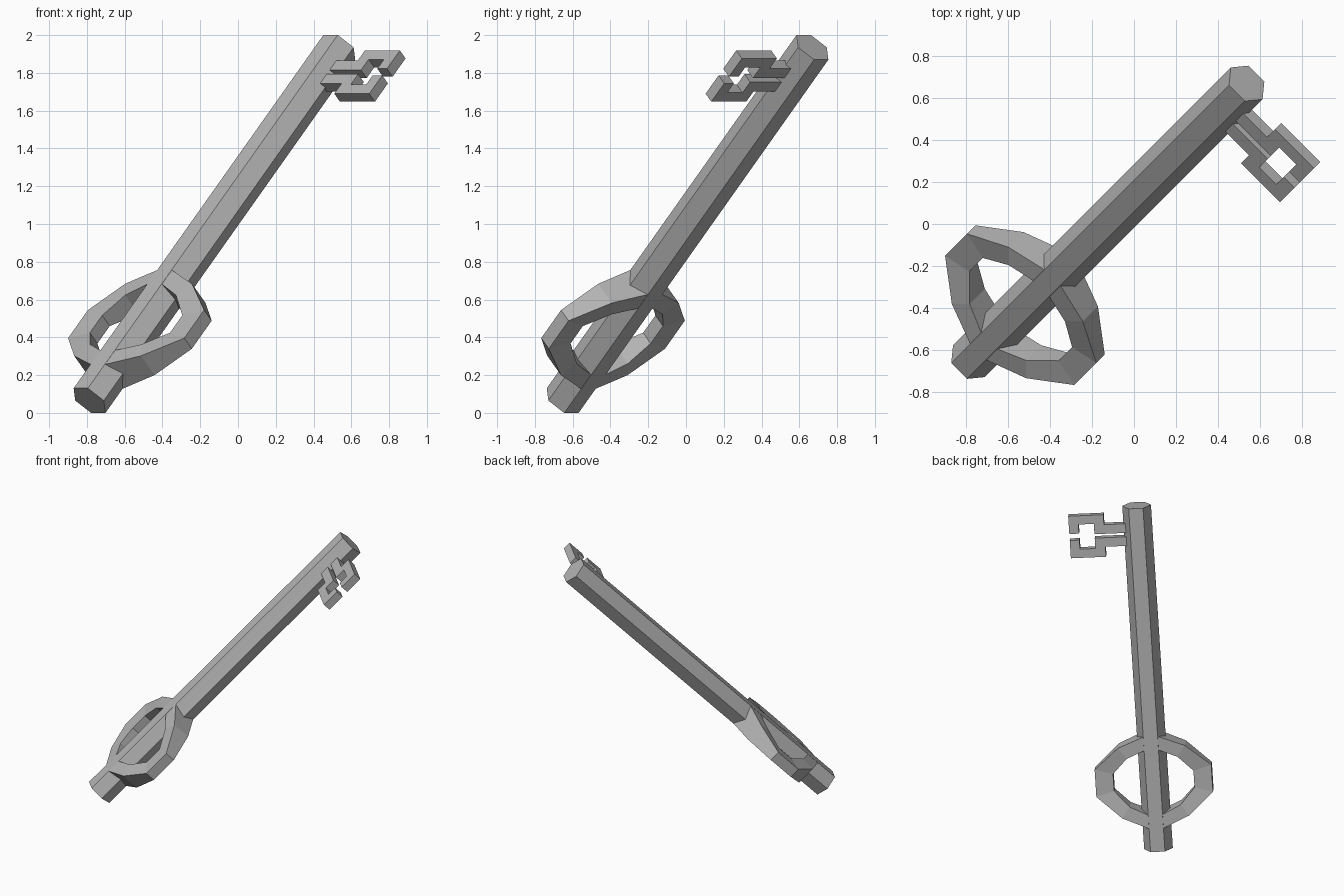
import bpy, bmesh, math
from mathutils import Matrix, Vector

cube = bpy.data.objects.get("Cube")
if cube:
    bpy.data.objects.remove(cube, do_unlink=True)

# One grey metal for the whole key
metal = bpy.data.materials.new("grey_metal")
metal.use_nodes = True
grey = (0.45, 0.45, 0.45, 1)
metal.diffuse_color = grey
metal.node_tree.nodes["Principled BSDF"].inputs["Base Color"].default_value = grey

# Key frame: local x is across, y runs along the shaft, z is the key's face normal
across = Vector((1, -1, 0)).normalized()
along = Vector((1, 1, math.sqrt(2))).normalized()
normal = across.cross(along)
FRAME = Matrix((across, along, normal)).transposed().to_4x4()
FRAME.translation = (-0.786, -0.653, 0.065)

LENGTH = 2.645
RADIUS = 0.107
RING_CENTRE = 0.533
BIT_CENTRE = 2.43


def finish(bm, name):
    bmesh.ops.recalc_face_normals(bm, faces=bm.faces)
    mesh = bpy.data.meshes.new(name)
    bm.transform(FRAME)
    bm.to_mesh(mesh)
    bm.free()
    mesh.materials.append(metal)
    obj = bpy.data.objects.new(name, mesh)
    bpy.context.collection.objects.link(obj)
    return obj


# Hexagonal shaft with corners pointing sideways
bm = bmesh.new()
ends = []
for y in (0, LENGTH):
    ends.append([bm.verts.new((RADIUS * math.cos(k * math.pi / 3), y,
                               RADIUS * math.sin(k * math.pi / 3))) for k in range(6)])
for k in range(6):
    j = (k + 1) % 6
    bm.faces.new((ends[0][k], ends[0][j], ends[1][j], ends[1][k]))
for end in ends:
    bm.faces.new(end)
finish(bm, "shaft")

# Handle ring: outer point, inner point and half thickness, mirrored to four quarters
quarter = [((0.05, 0.355), (0.05, 0.25), 0.092),
           ((0.25, 0.27), (0.19, 0.185), 0.072),
           ((0.435, 0.105), (0.30, 0.065), 0.04)]
stations = []
for sx, sy, order in ((1, 1, 1), (1, -1, -1), (-1, -1, 1), (-1, 1, -1)):
    for outer, inner, t in quarter[::order]:
        stations.append([(p[0] * sx, RING_CENTRE + p[1] * sy, h)
                         for p, h in ((outer, t), (inner, t), (inner, -t), (outer, -t))])
bm = bmesh.new()
loops = [[bm.verts.new(co) for co in s] for s in stations]
for i, loop in enumerate(loops):
    nxt = loops[(i + 1) % len(loops)]
    for k in range(4):
        j = (k + 1) % 4
        bm.faces.new((loop[k], loop[j], nxt[j], nxt[k]))
finish(bm, "handle_ring")

# Two mirrored hooked prongs of the key bit
hook = [(0.07, 0.015), (0.325, 0.015), (0.325, 0.095), (0.44, 0.095), (0.44, 0.025),
        (0.512, 0.025), (0.512, 0.162), (0.25, 0.162), (0.25, 0.085), (0.07, 0.085)]
for side, name in ((1, "upper_prong"), (-1, "lower_prong")):
    bm = bmesh.new()
    base = bm.faces.new([bm.verts.new((x, BIT_CENTRE + side * y, -0.03)) for x, y in hook])
    top = bmesh.ops.extrude_face_region(bm, geom=[base])["geom"]
    bmesh.ops.translate(bm, vec=(0, 0, 0.06),
                        verts=[v for v in top if isinstance(v, bmesh.types.BMVert)])
    finish(bm, name)
